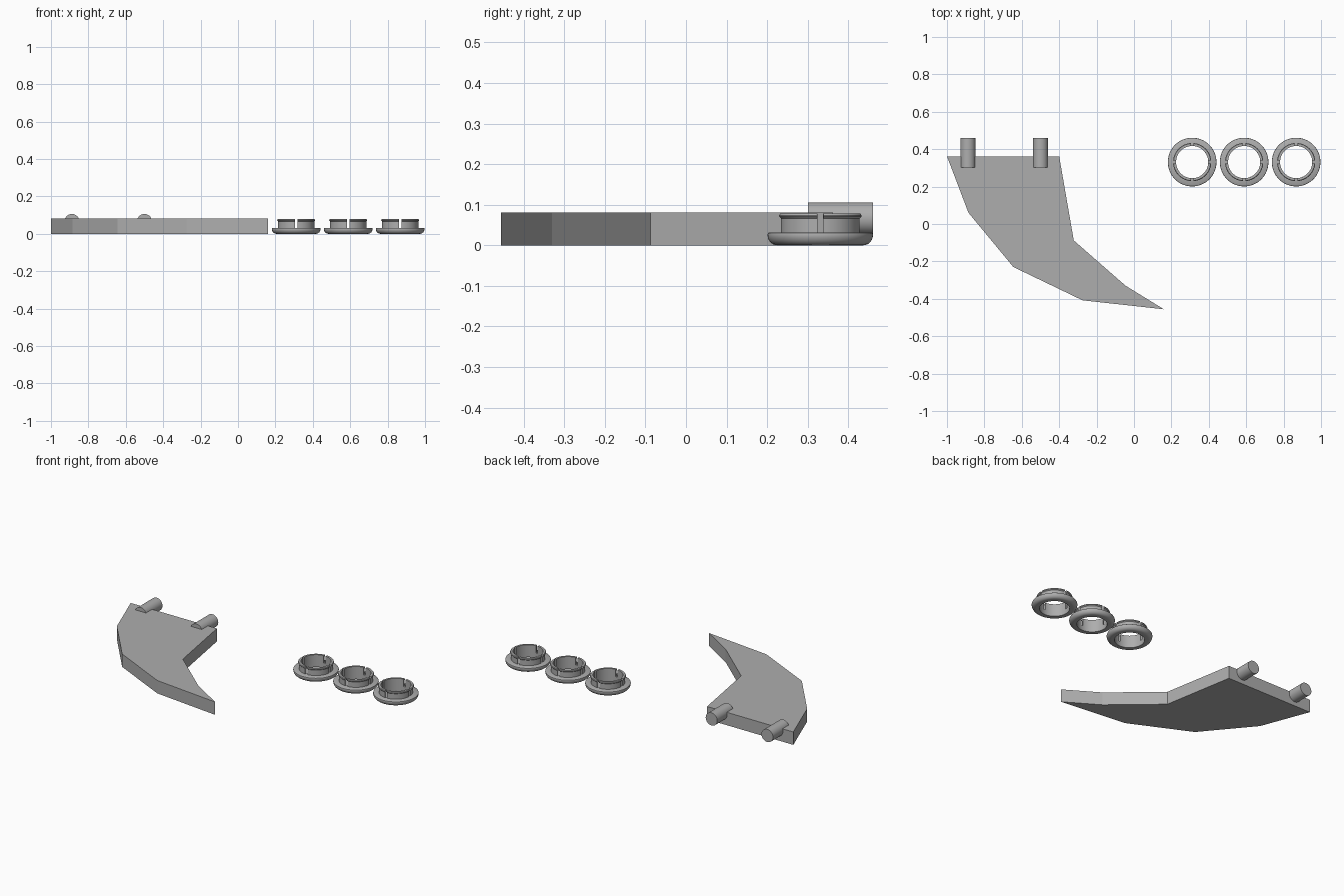
import bpy, bmesh, math
from mathutils import Matrix, Vector

if "Cube" in bpy.data.objects:
    bpy.data.objects.remove(bpy.data.objects["Cube"], do_unlink=True)

grey = bpy.data.materials.new("plain grey")
grey.use_nodes = True
grey.diffuse_color = (0.42, 0.42, 0.42, 1)
grey.node_tree.nodes["Principled BSDF"].inputs["Base Color"].default_value = grey.diffuse_color


def finish(name, bm, smooth=False):
    bmesh.ops.recalc_face_normals(bm, faces=bm.faces)
    mesh = bpy.data.meshes.new(name)
    bm.to_mesh(mesh)
    bm.free()
    mesh.materials.append(grey)
    obj = bpy.data.objects.new(name, mesh)
    bpy.context.collection.objects.link(obj)
    if smooth:
        bpy.ops.object.select_all(action="DESELECT")
        obj.select_set(True)
        bpy.context.view_layer.objects.active = obj
        bpy.ops.object.shade_smooth_by_angle(angle=math.radians(35))
    return obj


def revolve(bm, profile, start, sweep, steps):
    """Turn a closed (radius, height) profile about z; part turns get end caps."""
    full = sweep > 6.28
    rings = []
    for i in range(steps if full else steps + 1):
        turn = Matrix.Rotation(start + sweep * i / steps, 3, "Z")
        rings.append([bm.verts.new(turn @ Vector((r, 0, z))) for r, z in profile])
    n = len(profile)
    for i in range(steps):
        a, b = rings[i], rings[(i + 1) % len(rings)]
        for j in range(n):
            k = (j + 1) % n
            bm.faces.new((a[j], b[j], b[k], a[k]))
    if not full:
        bm.faces.new(rings[0])
        bm.faces.new(rings[-1])


# Swept fin blade: flat outline extruded upward
outline = [(-1, .362), (-.885, .06), (-.645, -.23), (-.275, -.408),
           (.16, -.456), (-.045, -.33), (-.322, -.088), (-.4, .362)]
bm = bmesh.new()
base = bm.faces.new([bm.verts.new((x, y, 0)) for x, y in outline])
top = bmesh.ops.extrude_face_region(bm, geom=[base])["geom"]
bmesh.ops.translate(bm, vec=(0, 0, .081), verts=[v for v in top if isinstance(v, bmesh.types.BMVert)])
finish("fin_blade", bm)

# Mounting pegs let into the root edge
for side, x in (("outer", -.888), ("inner", -.5)):
    bm = bmesh.new()
    bmesh.ops.create_cone(bm, cap_ends=True, segments=40, radius1=.04, radius2=.04, depth=.16)
    peg = finish(side + "_mounting_peg", bm, True)
    peg.data.transform(Matrix.Translation((x, .381, .066)) @ Matrix.Rotation(math.pi / 2, 4, "X"))

# Snap rings: round-edged flange with a four-fingered, lipped collar
flange = [(.086, 0), (.106, 0)]
flange += [(.106 + .024 * math.sin(t), .026 - .026 * math.cos(t))
           for t in (math.pi / 12 * i for i in range(1, 7))]
flange += [(.129, .03), (.126, .032), (.086, .032)]
collar = [(.086, .028), (.097, .028), (.097, .066), (.102, .071),
          (.102, .074), (.099, .078), (.086, .078)]
gap = .075
for number, x in enumerate((.311, .589, .867), 1):
    bm = bmesh.new()
    revolve(bm, flange, 0, math.tau, 64)
    for q in range(4):
        revolve(bm, collar, q * math.pi / 2 + gap, math.pi / 2 - 2 * gap, 16)
    ring = finish(f"snap_ring_{number}", bm, True)
    ring.location = (x, .331, 0)
